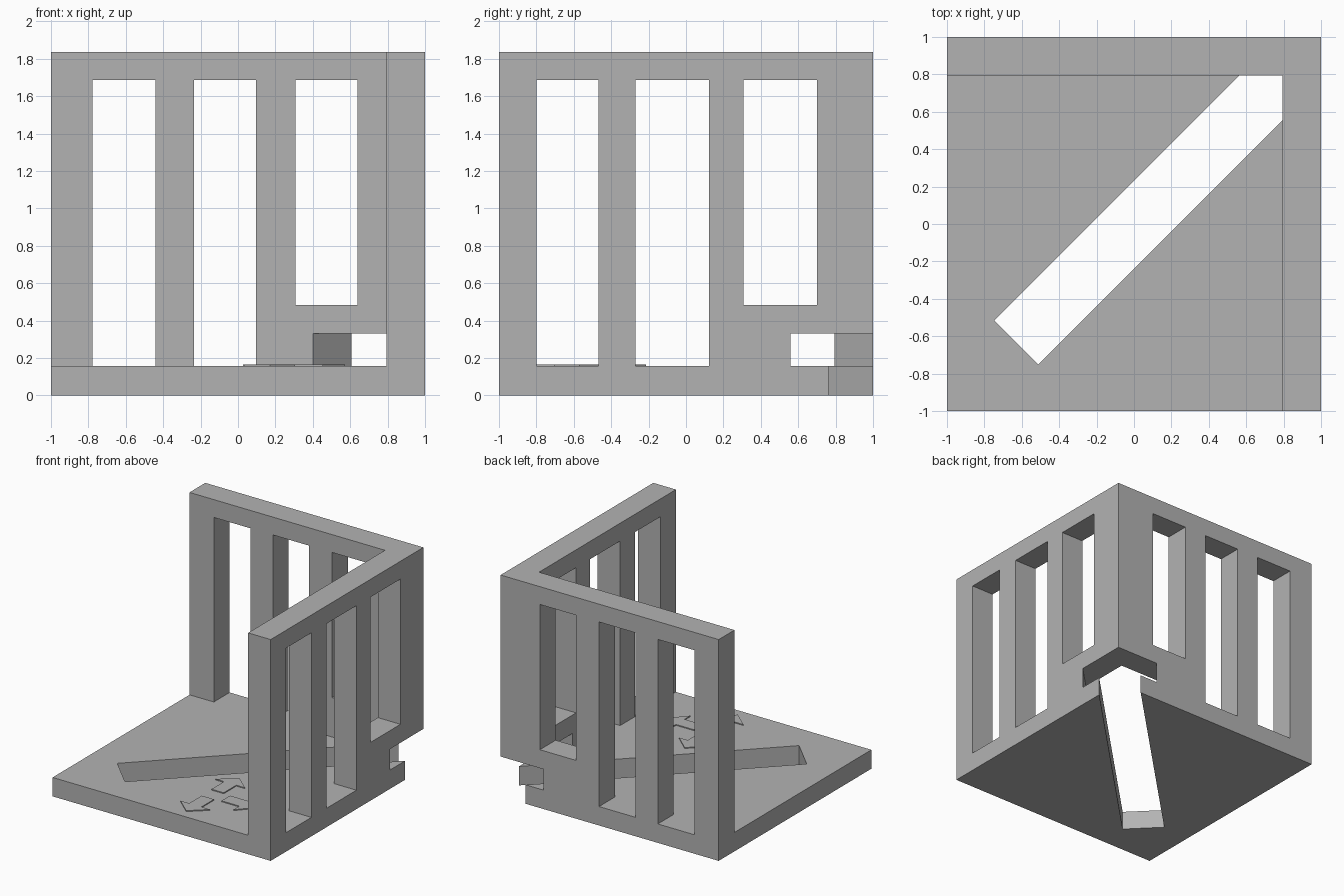
import bpy
import bmesh
from mathutils import Vector

if "Cube" in bpy.data.objects:
    bpy.data.objects.remove(bpy.data.objects["Cube"])

FLOOR, TOP, INNER = 0.157, 1.835, 0.793

grey = bpy.data.materials.new("plain_grey")
grey.use_nodes = True
grey.diffuse_color = (0.45, 0.45, 0.45, 1)
grey.node_tree.nodes["Principled BSDF"].inputs["Base Color"].default_value = grey.diffuse_color


def prism(name, outline, z0, z1):
    """Extrude a flat outline from z0 up to z1."""
    bm = bmesh.new()
    face = bm.faces.new([bm.verts.new((x, y, z0)) for x, y in outline])
    grown = bmesh.ops.extrude_face_region(bm, geom=[face])
    top = [v for v in grown["geom"] if isinstance(v, bmesh.types.BMVert)]
    bmesh.ops.translate(bm, verts=top, vec=(0, 0, z1 - z0))
    bmesh.ops.recalc_face_normals(bm, faces=bm.faces)
    mesh = bpy.data.meshes.new(name)
    bm.to_mesh(mesh)
    bm.free()
    mesh.materials.append(grey)
    obj = bpy.data.objects.new(name, mesh)
    bpy.context.scene.collection.objects.link(obj)
    return obj


def rect(x0, x1, y0, y1):
    return [(x0, y0), (x1, y0), (x1, y1), (x0, y1)]


def diagonal(left, right, start, end):
    """Strip along the x = y diagonal: y - x runs from -right to left, x + y from start to end."""
    corners = [(left, start), (-right, start), (-right, end), (left, end)]
    return [((s - d) / 2, (s + d) / 2) for d, s in corners]


def cut(target, outline, z0, z1):
    cutter = prism("cutter", outline, z0, z1)
    cutter.hide_render = True
    mod = target.modifiers.new("cut", "BOOLEAN")
    mod.operation, mod.solver, mod.object = "DIFFERENCE", "EXACT", cutter
    bpy.context.view_layer.objects.active = target
    bpy.ops.object.modifier_apply(modifier=mod.name)
    bpy.data.objects.remove(cutter)


# Floor slab with two walls, carved from one block
body = prism("floor_and_walls", rect(-1, 1, -1, 1), 0, TOP)
cut(body, rect(-1.2, INNER, -1.2, INNER), FLOOR, TOP + 0.2)

# Tall windows, with a raised sill next to the corner
SILL, HEAD = 0.483, 1.687
for a, b, sill in [(-0.777, -0.442, FLOOR), (-0.235, 0.097, FLOOR), (0.307, 0.64, SILL)]:
    cut(body, rect(a, b, 0.7, 1.2), sill, HEAD)
for a, b, sill in [(-0.80, -0.467, FLOOR), (-0.27, 0.123, FLOOR), (0.307, 0.70, SILL)]:
    cut(body, rect(0.7, 1.2, a, b), sill, HEAD)

# Diagonal slot through the floor and wider opening at the wall corner
cut(body, diagonal(0.23, 0.238, -1.262, 2.6), -0.2, 0.2)
cut(body, diagonal(0.392, 0.44, 1.1, 2.8), FLOOR, 0.33)

# Thin raised direction arrows: (tip, pointing direction)
ARROW = [(0, 0), (0.135, -0.12), (0.056, -0.12), (0.056, -0.285)]
half = ARROW + [(-x, y) for x, y in reversed(ARROW[1:])]
for name, tip, aim in [("back_arrow", (0.163, -0.215), (0, 1)),
                       ("left_arrow", (0.572, -0.57), (1, 0)),
                       ("front_arrow", (0.17, -0.922), (0, -1))]:
    along = Vector(aim)
    side = Vector((along.y, -along.x))
    outline = [Vector(tip) + side * x + along * y for x, y in half]
    prism(name, outline, FLOOR - 0.002, FLOOR + 0.008)
